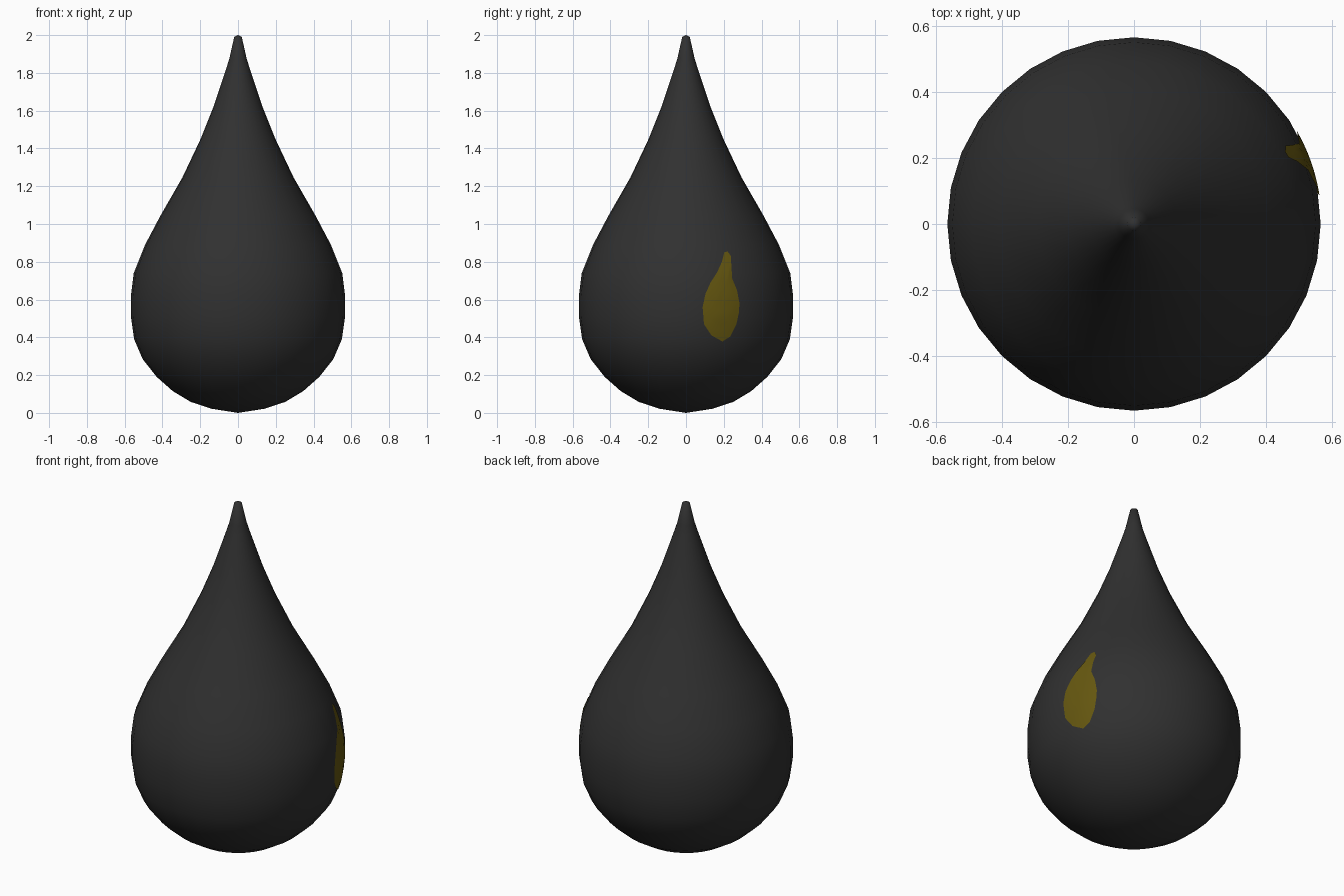
import bpy, bmesh, math

if "Cube" in bpy.data.objects:
    bpy.data.objects.remove(bpy.data.objects["Cube"])

SIDES = 32
# radius, height from bottom to tip
PROFILE = [(0.14, 0.022), (0.25, 0.058), (0.345, 0.115), (0.43, 0.19), (0.505, 0.285),
           (0.55, 0.39), (0.567, 0.51), (0.567, 0.62), (0.552, 0.74), (0.492, 0.89),
           (0.41, 1.045), (0.295, 1.245), (0.198, 1.45), (0.132, 1.615),
           (0.06, 1.83), (0.046, 1.875), (0.02, 1.99)]
# painted drop outline on the right side: y, z
MARK = [(0.22, 0.855), (0.238, 0.83), (0.24, 0.78), (0.245, 0.71), (0.27, 0.65), (0.283, 0.58),
        (0.28, 0.53), (0.267, 0.47), (0.235, 0.405), (0.193, 0.378), (0.135, 0.41), (0.095, 0.47),
        (0.088, 0.56), (0.103, 0.63), (0.13, 0.69), (0.165, 0.745), (0.19, 0.80), (0.203, 0.85)]


def material(name, color):
    m = bpy.data.materials.new(name)
    m.diffuse_color = (*color, 1)
    m.use_nodes = True
    m.node_tree.nodes["Principled BSDF"].inputs["Base Color"].default_value = m.diffuse_color
    return m


def finish(name, bm, mat):
    me = bpy.data.meshes.new(name)
    bm.to_mesh(me)
    bm.free()
    me.materials.append(mat)
    me.shade_smooth()
    ob = bpy.data.objects.new(name, me)
    bpy.context.collection.objects.link(ob)
    return ob


def radius_at(z):
    for (r0, z0), (r1, z1) in zip(PROFILE, PROFILE[1:]):
        if z0 <= z <= z1:
            return r0 + (r1 - r0) * (z - z0) / (z1 - z0)


charcoal = material("charcoal", (0.03, 0.03, 0.03))
gold = material("dark_gold", (0.13, 0.095, 0.005))

# drop body, turned around z
bm = bmesh.new()
rings = [[bm.verts.new((r * math.cos(2 * math.pi * i / SIDES), r * math.sin(2 * math.pi * i / SIDES), z))
          for i in range(SIDES)] for r, z in PROFILE]
bottom, tip = bm.verts.new((0, 0, 0)), bm.verts.new((0, 0, 2))
for i in range(SIDES):
    j = (i + 1) % SIDES
    for a, b in zip(rings, rings[1:]):
        bm.faces.new((a[i], a[j], b[j], b[i]))
    bm.faces.new((bottom, rings[0][j], rings[0][i]))
    bm.faces.new((tip, rings[-1][i], rings[-1][j]))
finish("drop_body", bm, charcoal)

# painted mark: thin skin following the body, in shrinking rings
CY, CZ, STEPS = 0.19, 0.56, 6


def skin(y, z):
    return (math.sqrt(radius_at(z) ** 2 - y * y) + 0.003, y, z)


bm = bmesh.new()
rings = [[bm.verts.new(skin(CY + (y - CY) * s / STEPS, CZ + (z - CZ) * s / STEPS)) for y, z in MARK]
         for s in range(STEPS, 0, -1)]
centre = bm.verts.new(skin(CY, CZ))
n = len(MARK)
for i in range(n):
    j = (i + 1) % n
    for a, b in zip(rings, rings[1:]):
        bm.faces.new((a[j], a[i], b[i], b[j]))
    bm.faces.new((rings[-1][j], rings[-1][i], centre))
finish("drop_mark", bm, gold)
